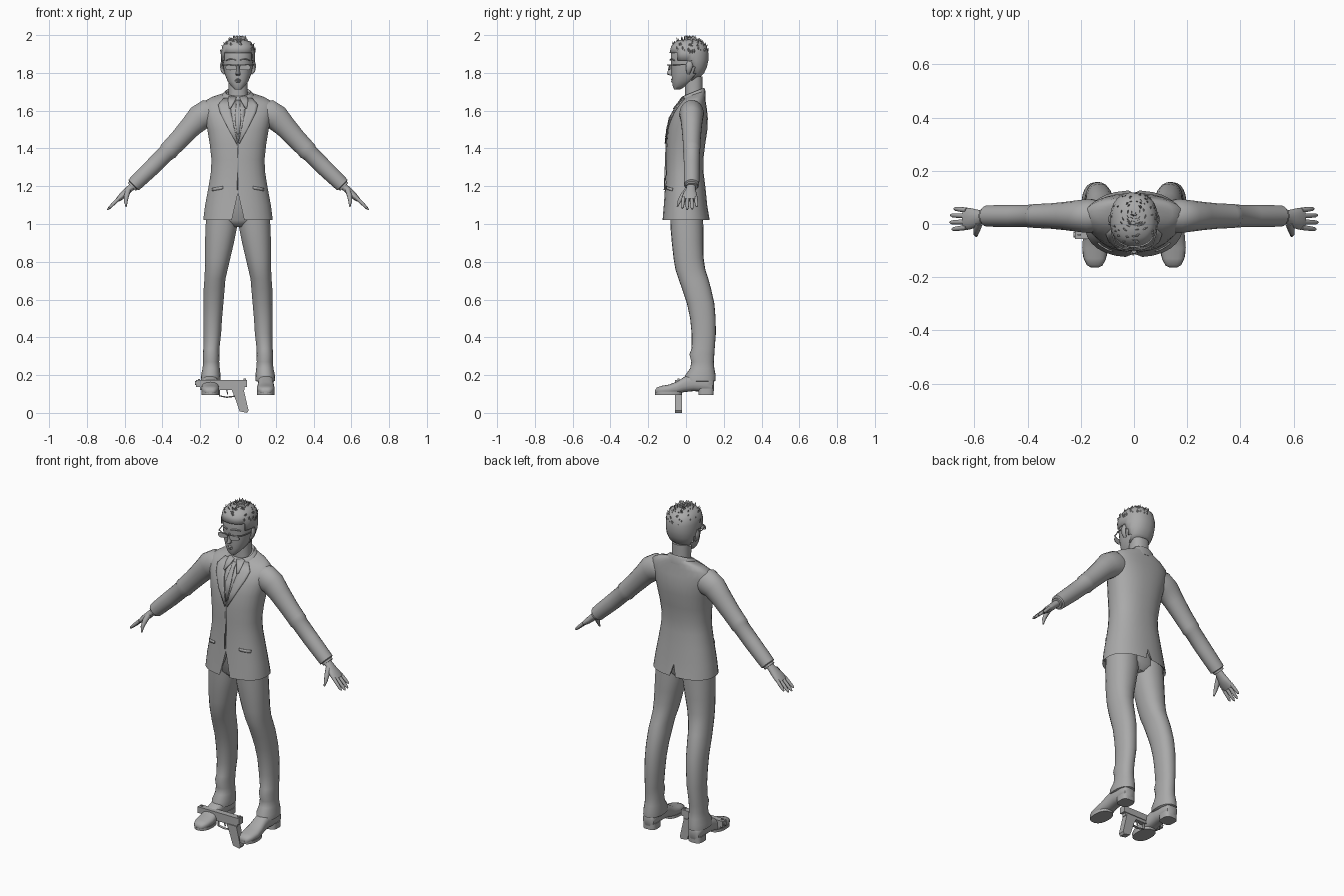
import bpy, bmesh, math, random
from mathutils import Vector
from mathutils.bvhtree import BVHTree

random.seed(4)
grey = bpy.data.materials.new("plain grey")
grey.diffuse_color = (0.4, 0.4, 0.4, 1)


def make(name, verts, faces, angle=50):
    me = bpy.data.meshes.new(name)
    me.from_pydata([tuple(v) for v in verts], [], faces)
    bm = bmesh.new()
    bm.from_mesh(me)
    bmesh.ops.recalc_face_normals(bm, faces=bm.faces)
    bm.to_mesh(me)
    bm.free()
    me.materials.append(grey)
    ob = bpy.data.objects.new(name, me)
    bpy.context.collection.objects.link(ob)
    bpy.ops.object.select_all(action='DESELECT')
    bpy.context.view_layer.objects.active = ob
    ob.select_set(True)
    bpy.ops.object.shade_smooth_by_angle(angle=math.radians(angle))
    return ob


def loft(name, rings, angle=50, caps=True):
    n = len(rings[0])
    faces = [(i * n + j, i * n + (j + 1) % n, (i + 1) * n + (j + 1) % n, (i + 1) * n + j)
             for i in range(len(rings) - 1) for j in range(n)]
    if caps:
        faces += [tuple(range(n)), tuple(range((len(rings) - 1) * n, len(rings) * n))]
    return make(name, [p for r in rings for p in r], faces, angle)


def oval(n, p):
    # unit superellipse
    for k in range(n):
        a = 2 * math.pi * (k + 0.5) / n
        c, s = math.cos(a), math.sin(a)
        yield math.copysign(abs(c) ** (2 / p), c), math.copysign(abs(s) ** (2 / p), s)


def level(z, hw, yf, yb, xc=0, tilt=0, p=2.3, n=28):
    # horizontal ring between front and back depth
    yc, ry = (yf + yb) / 2, (yb - yf) / 2
    return [Vector((xc + hw * u, yc + ry * v, z + tilt * ry * v)) for u, v in oval(n, p)]


def tube(name, path, n=14, p=2, angle=50):
    # path points: (x, y, z, radius across, radius along y)
    pts = [Vector(q[:3]) for q in path]
    rings = []
    for i, q in enumerate(path):
        d = (pts[min(i + 1, len(pts) - 1)] - pts[max(i - 1, 0)]).normalized()
        side = Vector((0, 1, 0)) if abs(d.y) < 0.9 else Vector((1, 0, 0))
        side = (side - d * side.dot(d)).normalized()
        up = d.cross(side)
        rings.append([pts[i] + up * q[3] * u + side * q[4] * v for u, v in oval(n, p)])
    return loft(name, rings, angle)


def prism(name, outline, y0, y1):
    n = len(outline)
    return make(name, [(x, y, z) for y in (y0, y1) for x, z in outline],
                [tuple(range(n)), tuple(range(n, 2 * n))] +
                [(i, (i + 1) % n, n + (i + 1) % n, n + i) for i in range(n)], 20)


def box(name, x0, x1, y0, y1, z0, z1):
    return prism(name, [(x0, z0), (x1, z0), (x1, z1), (x0, z1)], y0, y1)


# jacket with hollow skirt
jacket = loft("jacket", [level(*r) for r in [
    (1.17, .12, -.085, .08), (1.032, .175, -.115, .115), (1.022, .185, -.125, .126),
    (1.10, .175, -.118, .113), (1.19, .158, -.112, .104), (1.27, .145, -.107, .094),
    (1.34, .141, -.106, .092), (1.42, .150, -.105, .102), (1.50, .163, -.098, .114),
    (1.56, .178, -.083, .116), (1.61, .188, -.058, .111), (1.645, .182, -.034, .104, 0, .1),
    (1.668, .145, -.020, .102, 0, .2), (1.68, .10, -.014, .1, 0, .3), (1.69, .068, -.01, .097, 0, .35)]])
body = BVHTree.FromObject(jacket, bpy.context.evaluated_depsgraph_get())

# front opening and back vent
for name, half, top, y0, y1 in [("front_cut", .038, 1.165, -.2, -.06), ("vent_cut", .025, 1.09, .06, .2)]:
    cutter = prism(name, [(-half, 1.0), (half, 1.0), (0, top)], y0, y1)
    cutter.hide_render = True
    cutter.hide_viewport = True
    m = jacket.modifiers.new(name, 'BOOLEAN')
    m.object, m.operation, m.solver = cutter, 'DIFFERENCE', 'EXACT'


def cloth(name, edges, lift, cols=4):
    # strip laid over the chest; edges: (x left, z left, x right, z right)
    verts = []
    for xl, zl, xr, zr in edges:
        for c in range(cols + 1):
            x, z = xl + (xr - xl) * c / cols, zl + (zr - zl) * c / cols
            hit = body.ray_cast(Vector((x, -1, z)), Vector((0, 1, 0)))[0]
            verts.append((x, (hit.y if hit else 0) - lift, z))
    w = cols + 1
    ob = make(name, verts, [(i * w + c, i * w + c + 1, (i + 1) * w + c + 1, (i + 1) * w + c)
                            for i in range(len(edges) - 1) for c in range(cols)])
    m = ob.modifiers.new("thickness", 'SOLIDIFY')
    m.thickness, m.offset = .006, 0


# shirt, tie, lapels and front seam
cloth("shirt_front", [(-.045, 1.66, .045, 1.66), (-.035, 1.58, .035, 1.58), (-.005, 1.44, .005, 1.44)], .002)
cloth("tie", [(-.012, 1.655, .012, 1.655), (-.009, 1.63, .009, 1.63), (-.017, 1.56, .017, 1.56),
              (-.004, 1.46, .004, 1.46)], .007)
cloth("front_seam", [(-.006, 1.45, 0, 1.45), (-.006, 1.32, 0, 1.32), (-.006, 1.18, 0, 1.18)], .003, 1)
for s in (1, -1):
    cloth("lapel", [(s * .045, 1.665, s * .075, 1.665), (s * .04, 1.62, s * .105, 1.63),
                    (s * .035, 1.58, s * .095, 1.59), (s * .02, 1.51, s * .06, 1.52),
                    (s * .002, 1.43, s * .008, 1.425)], .006)
    cloth("shirt_collar", [(s * .008, 1.67, s * .05, 1.68), (s * .02, 1.645, s * .052, 1.65),
                           (s * .04, 1.61, s * .048, 1.615)], .011)
    cloth("pocket", [(s * .08, 1.20, s * .135, 1.19), (s * .08, 1.185, s * .135, 1.175)], .002)

# neck and collar
loft("neck", [level(*r) for r in [(1.62, .055, -.01, .09), (1.70, .05, -.005, .088), (1.78, .052, -.01, .088)]])
loft("jacket_collar", [level(*r) for r in [
    (1.655, .098, -.035, .104, 0, .25), (1.69, .078, -.022, .102, 0, .35),
    (1.70, .066, -.012, .096, 0, .4), (1.68, .055, -.005, .088, 0, .4)]])

# pelvis and legs
loft("pelvis", [level(*r) for r in [(.985, .05, -.05, .06), (1.02, .12, -.08, .085), (1.17, .13, -.085, .085)]])
for s in (1, -1):
    loft("trouser_leg", [level(z, hw, a, b, s * x, 0, 2.2, 22) for z, x, hw, a, b in [
        (.165, .143, .042, .03, .145), (.17, .145, .052, -.005, .157), (.20, .144, .052, -.004, .157),
        (.235, .142, .046, .022, .150), (.27, .142, .043, .028, .147), (.31, .142, .044, .018, .150),
        (.34, .141, .043, .030, .152), (.42, .136, .047, .030, .158), (.50, .134, .050, .022, .157),
        (.58, .130, .053, .005, .150), (.66, .126, .056, -.022, .132), (.71, .122, .056, -.040, .118),
        (.76, .115, .061, -.056, .102), (.82, .108, .068, -.066, .093), (.90, .098, .077, -.075, .092),
        (.98, .089, .084, -.082, .092), (1.08, .083, .083, -.085, .088)]])
    # shoe body along its length, then sole and heel
    loft("shoe", [[Vector((s * .147 + hw * u, y, (zt + zb) / 2 + (zt - zb) / 2 * v))
                   for u, v in oval(18, 2.6)] for y, hw, zt, zb in [
        (-.163, .015, .122, .102), (-.155, .030, .134, .099), (-.13, .042, .143, .098), (-.09, .048, .150, .098),
        (-.05, .045, .165, .1), (-.01, .041, .19, .11), (.04, .041, .21, .115),
        (.11, .041, .20, .112), (.14, .034, .185, .11), (.147, .02, .17, .115)]])
    loft("sole", [level(z, .047, -.164, -.02, s * .147) for z in (.096, .112)])
    loft("heel", [level(z, .04, .065, .147, s * .147, 0, 3.2) for z in (.096, .13)])

    # sleeve with a fold at the elbow, shirt cuff
    y = .03
    tube("sleeve", [(s * a, y, b, r, t) for a, b, r, t in [
        (.12, 1.585, .06, .055), (.165, 1.583, .076, .065), (.205, 1.562, .070, .060), (.25, 1.515, .059, .054),
        (.31, 1.449, .053, .048), (.355, 1.402, .051, .046), (.37, 1.385, .052, .046), (.378, 1.377, .046, .043),
        (.45, 1.305, .045, .042), (.52, 1.238, .042, .041), (.552, 1.207, .040, .040), (.555, 1.204, .032, .032)]], 20)
    tube("shirt_cuff", [(s * .53, y, 1.228, .032, .033), (s * .563, y, 1.196, .030, .032)])
    # hand
    tube("palm", [(s * a, yy, b, r, t) for a, yy, b, r, t in [
        (.545, .028, 1.213, .020, .024), (.573, .026, 1.187, .019, .025), (.595, .022, 1.165, .019, .034),
        (.618, .02, 1.145, .017, .041), (.638, .02, 1.127, .012, .039)]])
    for y0, y1, k in [(.052, .058, .75), (.030, .033, .96), (.008, .006, 1), (-.013, -.02, .88)]:
        tube("finger", [(s * (.628 + .064 * t * k), y0 + (y1 - y0) * t, 1.138 - .063 * t * k, r, r)
                        for t, r in [(0, .010), (.5, .0095), (.85, .008), (1, .003)]], 8)
    tube("thumb", [(s * a, yy, b, r, r) for a, yy, b, r in [
        (.582, .005, 1.178, .015), (.59, -.018, 1.15, .014), (.594, -.036, 1.12, .010), (.592, -.046, 1.092, .004)]], 8)

# head
skull = [(1.712, .018, -.062, -.03), (1.728, .034, -.070, -.005), (1.755, .055, -.073, .045),
         (1.79, .069, -.077, .084), (1.825, .077, -.077, .100), (1.86, .080, -.081, .108),
         (1.90, .080, -.081, .108), (1.935, .074, -.072, .100), (1.96, .055, -.048, .078), (1.972, .02, -.01, .04)]
loft("head", [level(*r) for r in skull])
loft("nose", [level(*r, 0, 0, 2, 10) for r in [
    (1.785, .009, -.082, -.06), (1.793, .014, -.102, -.06), (1.805, .010, -.098, -.06), (1.845, .006, -.084, -.06)]])
loft("lips", [level(*r, 0, 0, 2, 12) for r in [
    (1.748, .010, -.075, -.05), (1.754, .017, -.080, -.05), (1.759, .021, -.076, -.05),
    (1.764, .015, -.081, -.05), (1.770, .008, -.077, -.05)]])
for s in (1, -1):
    tube("ear", [(s * .07, .012, 1.795, .006, .008), (s * .082, .014, 1.81, .009, .013),
                 (s * .088, .018, 1.84, .009, .019), (s * .084, .02, 1.86, .005, .012)], 10)
    tube("eyebrow", [(s * .012, -.084, 1.868, .003, .004), (s * .04, -.078, 1.874, .004, .004),
                     (s * .062, -.06, 1.866, .002, .004)], 6)
    # spectacles: lens, half rim, arm
    loft("lens", [[Vector((s * .037 + .029 * u, yy + .35 * abs(.029 * u + .008) , 1.828 + .014 * v))
                   for u, v in oval(16, 3)] for yy in (-.098, -.094)])
    tube("lens_rim", [(s * .008, -.097, 1.842, .003, .003), (s * .04, -.092, 1.843, .003, .003),
                      (s * .070, -.076, 1.843, .003, .003)], 6)
    tube("spectacle_arm", [(s * .069, -.078, 1.842, .003, .003), (s * .084, -.03, 1.843, .003, .003),
                           (s * .085, .02, 1.845, .003, .003)], 6)
tube("spectacle_bridge", [(-.01, -.098, 1.84, .0025, .0025), (.01, -.098, 1.84, .0025, .0025)], 6)

# hair cap trimmed to the hairline
cap = loft("hair_cap", [level(z + .006, hw + .010, a - .007, b + .011) for z, hw, a, b in skull[2:]])
bm = bmesh.new()
bm.from_mesh(cap.data)


def hairline(y):
    return 1.915 if y < -.05 else 1.885 if y < -.02 else 1.85 if y < .035 else 1.775


bmesh.ops.delete(bm, geom=[f for f in bm.faces if f.calc_center_median().z < hairline(f.calc_center_median().y)],
                 context='FACES')
bm.to_mesh(cap.data)
bm.free()
m = cap.modifiers.new("thickness", 'SOLIDIFY')
m.thickness, m.offset = .008, -1

# hair spikes: flat tufts leaning back, upward or forward
verts, faces = [], []
for i in range(120):
    a, e = random.uniform(0, 2 * math.pi), random.uniform(.0, 1.5)
    d = Vector((math.cos(a) * math.cos(e), math.sin(a) * math.cos(e), math.sin(e)))
    base = Vector((0, .015, 1.90)) + Vector((d.x * .083, d.y * .096, d.z * .076))
    if base.z < hairline(base.y) + .02:
        continue
    tip = base + (d * .5 + Vector((0, 0, .8))).normalized() * random.uniform(.018, .030)
    tip.z = min(tip.z, 1.998)
    t = d.cross(Vector((0, .3, 1))).normalized() * .012
    n = len(verts)
    verts += [base + t, base - t, base + d * .007 - Vector((0, 0, .01)), base - d * .014, tip]
    faces += [(n, n + 2, n + 4), (n + 2, n + 1, n + 4), (n + 1, n + 3, n + 4), (n + 3, n, n + 4),
              (n, n + 3, n + 1, n + 2)]
make("hair_spikes", verts, faces, 20)

# pistol lying between the feet
box("pistol_slide", -.222, .048, -.057, -.023, .138, .174)
box("pistol_frame", -.20, .035, -.053, -.027, .122, .14)
box("rear_sight", .03, .042, -.046, -.034, .172, .182)
box("front_sight", -.212, -.2, -.043, -.037, .172, .18)
prism("pistol_grip", [(-.035, .125), (.03, .125), (.056, .012), (.048, 0), (.008, .008), (-.018, .085)], -.058, -.022)
tube("trigger_guard", [(-.10, -.04, .125, .004, .008), (-.098, -.04, .09, .004, .008), (-.06, -.04, .083, .004, .008),
                       (-.018, -.04, .088, .004, .008)], 8)
tube("trigger", [(-.06, -.04, .125, .004, .005), (-.055, -.04, .098, .003, .005)], 6)
tube("muzzle", [(-.228, -.04, .157, .011, .011), (-.21, -.04, .157, .011, .011)], 12)
